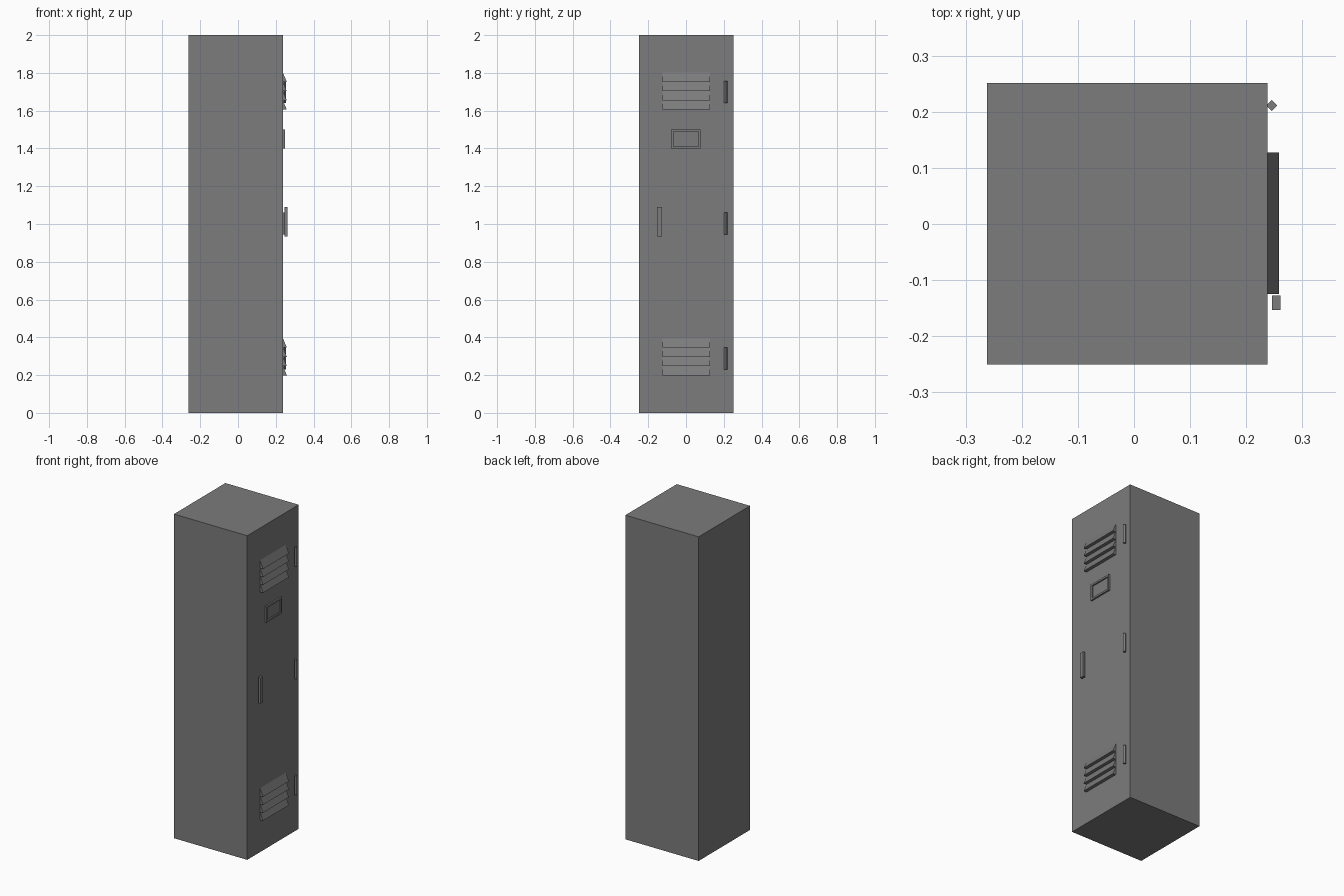
import bpy, bmesh, math
from mathutils import Matrix

if "Cube" in bpy.data.objects:
    bpy.data.objects.remove(bpy.data.objects["Cube"])

FACE = 0.238          # x of the door surface

metal = bpy.data.materials.new("grey_metal")
metal.diffuse_color = (0.2, 0.2, 0.2, 1)
metal.use_nodes = True
metal.node_tree.nodes["Principled BSDF"].inputs["Base Color"].default_value = metal.diffuse_color


def finish(name, bm):
    bmesh.ops.recalc_face_normals(bm, faces=bm.faces)
    mesh = bpy.data.meshes.new(name)
    bm.to_mesh(mesh)
    bm.free()
    mesh.materials.append(metal)
    ob = bpy.data.objects.new(name, mesh)
    bpy.context.collection.objects.link(ob)
    return ob


def box(name, x, y, z, turn=0.0):
    """Box from (min, max) ranges, turned about its own vertical axis."""
    bm = bmesh.new()
    size = [b - a for a, b in (x, y, z)]
    mid = [(a + b) / 2 for a, b in (x, y, z)]
    bmesh.ops.create_cube(bm, size=1, matrix=Matrix.Translation(mid)
                          @ Matrix.Rotation(turn, 4, 'Z') @ Matrix.Diagonal((*size, 1)))
    return finish(name, bm)


def vent(name, bottom, count=4, pitch=0.049, depth=0.0205):
    """Stack of wedge slats, sloping outwards to a flat underside."""
    bm = bmesh.new()
    for i in range(count):
        z = bottom + i * pitch
        profile = [(FACE, z), (FACE + depth, z), (FACE, z + pitch)]
        tri = bm.faces.new([bm.verts.new((px, -0.125, pz)) for px, pz in profile])
        ext = bmesh.ops.extrude_face_region(bm, geom=[tri], use_keep_orig=True)
        bmesh.ops.translate(bm, vec=(0, 0.252, 0),
                            verts=[v for v in ext["geom"] if isinstance(v, bmesh.types.BMVert)])
    return finish(name, bm)


# Cabinet
box("locker_body", (-0.262, FACE), (-0.25, 0.251), (0, 2))

# Vents
vent("lower_vent", 0.199)
vent("upper_vent", 1.605)

# Hinge pins: square bars turned 45 degrees
for label, z in (("lower", 0.288), ("middle", 1.003), ("upper", 1.698)):
    box(label + "_hinge", (0.2385, 0.2525), (0.204, 0.218), (z - 0.058, z + 0.058), math.pi / 4)

# Handle bar standing off the door
box("handle", (0.246, 0.261), (-0.153, -0.127), (0.933, 1.091))

# Label holder: plate with a recessed window
bm = bmesh.new()
bmesh.ops.create_cube(bm, size=1, matrix=Matrix.Translation((FACE + 0.005, -0.001, 1.45))
                      @ Matrix.Diagonal((0.01, 0.155, 0.1, 1)))
bm.normal_update()
front = [f for f in bm.faces if f.normal.x > 0.9]
bmesh.ops.inset_region(bm, faces=front, thickness=0.016)
well = bmesh.ops.extrude_face_region(bm, geom=front)
bmesh.ops.delete(bm, geom=front, context='FACES_ONLY')
bmesh.ops.translate(bm, vec=(-0.008, 0, 0),
                    verts=[v for v in well["geom"] if isinstance(v, bmesh.types.BMVert)])
finish("label_holder", bm)
